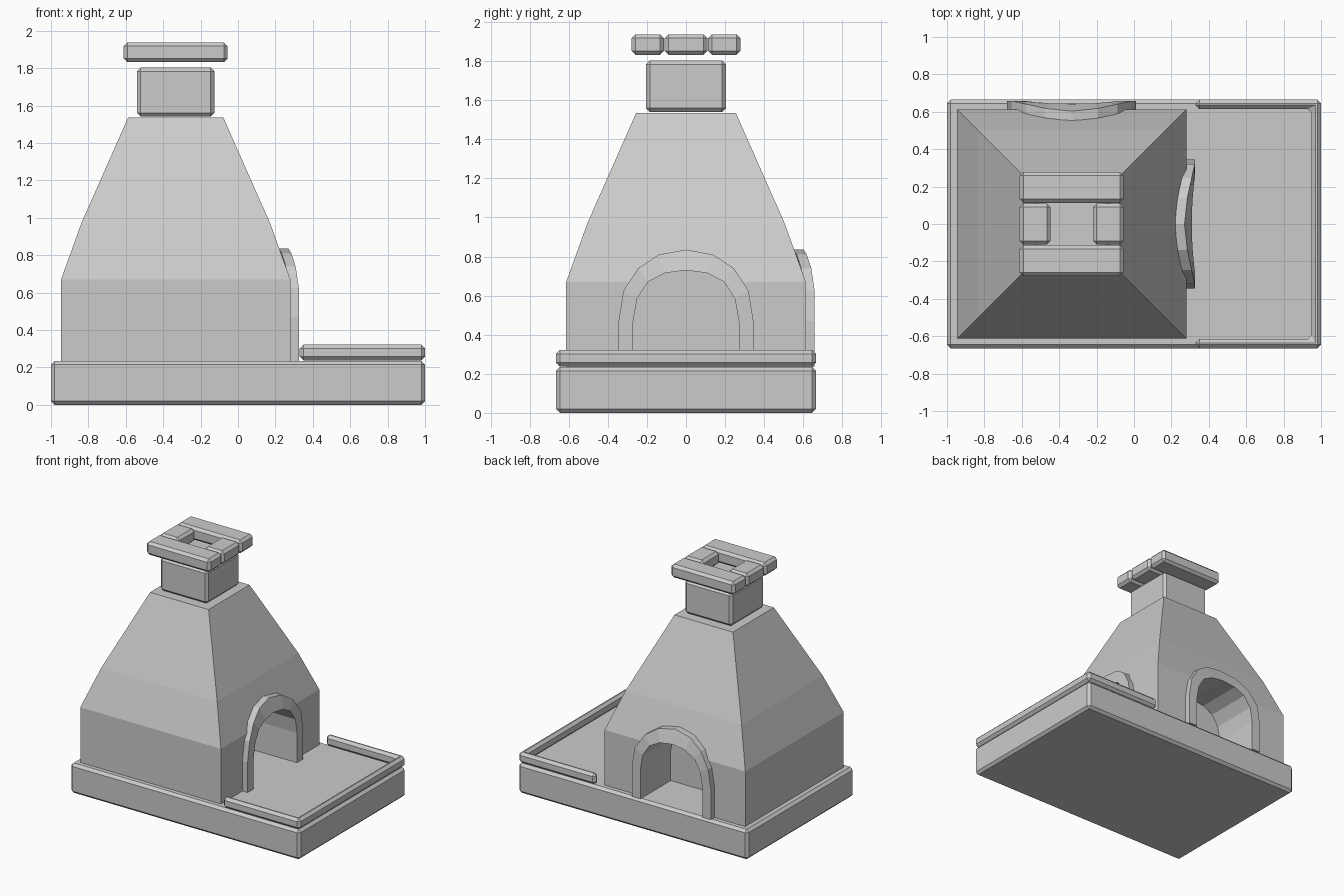
import bpy, bmesh
from mathutils import Matrix, Vector

if "Cube" in bpy.data.objects:
    bpy.data.objects.remove(bpy.data.objects["Cube"])

CX = -0.333  # centre line of the oven body


def make(name, bm):
    bmesh.ops.recalc_face_normals(bm, faces=bm.faces)
    me = bpy.data.meshes.new(name)
    bm.to_mesh(me)
    bm.free()
    ob = bpy.data.objects.new(name, me)
    bpy.context.collection.objects.link(ob)
    return ob


def prism(name, outline, z0, z1, bevel=0.02):
    """Extrude an xy outline upward and chamfer every edge."""
    bm = bmesh.new()
    f = bm.faces.new([bm.verts.new((x, y, z0)) for x, y in outline])
    ext = bmesh.ops.extrude_face_region(bm, geom=[f])
    for v in ext["geom"]:
        if isinstance(v, bmesh.types.BMVert):
            v.co.z = z1
    bmesh.ops.recalc_face_normals(bm, faces=bm.faces)
    bmesh.ops.bevel(bm, geom=bm.edges[:], offset=bevel, segments=1,
                    affect='EDGES', profile=0.5)
    return make(name, bm)


def block(name, x0, x1, y0, y1, z0, z1):
    return prism(name, [(x0, y0), (x1, y0), (x1, y1), (x0, y1)], z0, z1)


# Base slab and raised lip around the terrace
block("base_slab", -1, 1, -0.665, 0.665, 0, 0.235)
prism("terrace_lip", [(0.33, -0.665), (1, -0.665), (1, 0.665), (0.33, 0.665),
                      (0.33, 0.615), (0.95, 0.615), (0.95, -0.615), (0.33, -0.615)],
      0.237, 0.322)

# Tapered hood built from square rings
bm = bmesh.new()
rings = []
for h, z in [(0.613, 0.235), (0.613, 0.67), (0.505, 0.97), (0.255, 1.535)]:
    rings.append([bm.verts.new((CX + sx * h, sy * h, z))
                  for sx, sy in [(-1, -1), (1, -1), (1, 1), (-1, 1)]])
for a, b in zip(rings, rings[1:]):
    for i in range(4):
        j = (i + 1) % 4
        bm.faces.new((a[i], a[j], b[j], b[i]))
bm.faces.new(rings[0])
bm.faces.new(rings[-1])
hood = make("hood", bm)

# Arch half profiles: (sideways, height)
OUTER = [(0.345, 0.235), (0.345, 0.47), (0.32, 0.625), (0.245, 0.74), (0.14, 0.81), (0, 0.835)]
INNER = [(0.27, 0.235), (0.27, 0.47), (0.25, 0.585), (0.195, 0.67), (0.11, 0.715), (0, 0.73)]


def full(half):
    return half + [(-s, z) for s, z in half[-2::-1]]


def lean(z):
    """How far the trim leans back with the hood slope at height z."""
    pts = [(0, 0), (0.625, 0), (0.74, 0.017), (0.81, 0.04), (0.835, 0.055)]
    for (a, u), (b, v) in zip(pts, pts[1:]):
        if z <= b:
            return u + (v - u) * (z - a) / (b - a)
    return pts[-1][1]


def arch_opening(side, turn):
    """Cut a niche into the hood and add its arch trim, facing +x then turned."""
    place = Matrix.Translation((CX, 0, 0)) @ Matrix.Rotation(turn, 4, 'Z')
    # niche cutter
    bm = bmesh.new()
    prof = [(s, z if z > 0.3 else 0.2) for s, z in full(INNER)]
    a = [bm.verts.new(place @ Vector((0.28, s, z))) for s, z in prof]
    b = [bm.verts.new(place @ Vector((0.9, s, z))) for s, z in prof]
    n = len(prof)
    for i in range(n):
        j = (i + 1) % n
        bm.faces.new((a[i], a[j], b[j], b[i]))
    bm.faces.new(a)
    bm.faces.new(b)
    cutter = make(side + "_niche_cutter", bm)
    cutter.hide_render = True
    cutter.hide_set(True)
    mod = hood.modifiers.new(side + "_niche", 'BOOLEAN')
    mod.operation = 'DIFFERENCE'
    mod.solver = 'EXACT'
    mod.object = cutter
    # arch trim
    bm = bmesh.new()
    loops = []
    for (so, zo), (si, zi) in zip(full(OUTER), full(INNER)):
        loops.append([bm.verts.new(place @ Vector((d - lean(z), s, z)))
                      for d, s, z in [(0.658, so, zo), (0.658, si, zi),
                                      (0.606, si, zi), (0.606, so, zo)]])
    for p, q in zip(loops, loops[1:]):
        for i in range(4):
            j = (i + 1) % 4
            bm.faces.new((p[i], p[j], q[j], q[i]))
    bm.faces.new(loops[0])
    bm.faces.new(loops[-1])
    make(side + "_arch_trim", bm)


arch_opening("right", 0)
arch_opening("back", 1.5707963)

# Chimney and its crown of four slabs
block("chimney", CX - 0.207, CX + 0.207, -0.205, 0.205, 1.54, 1.803)
for s, side in [(-1, "front"), (1, "back")]:
    y0, y1 = sorted((s * 0.113, s * 0.278))
    block("crown_long_" + side, CX - 0.278, CX + 0.278, y0, y1, 1.832, 1.937)
for s, side in [(-1, "left"), (1, "right")]:
    x0, x1 = sorted((CX + s * 0.113, CX + s * 0.278))
    block("crown_short_" + side, x0, x1, -0.11, 0.11, 1.832, 1.937)
